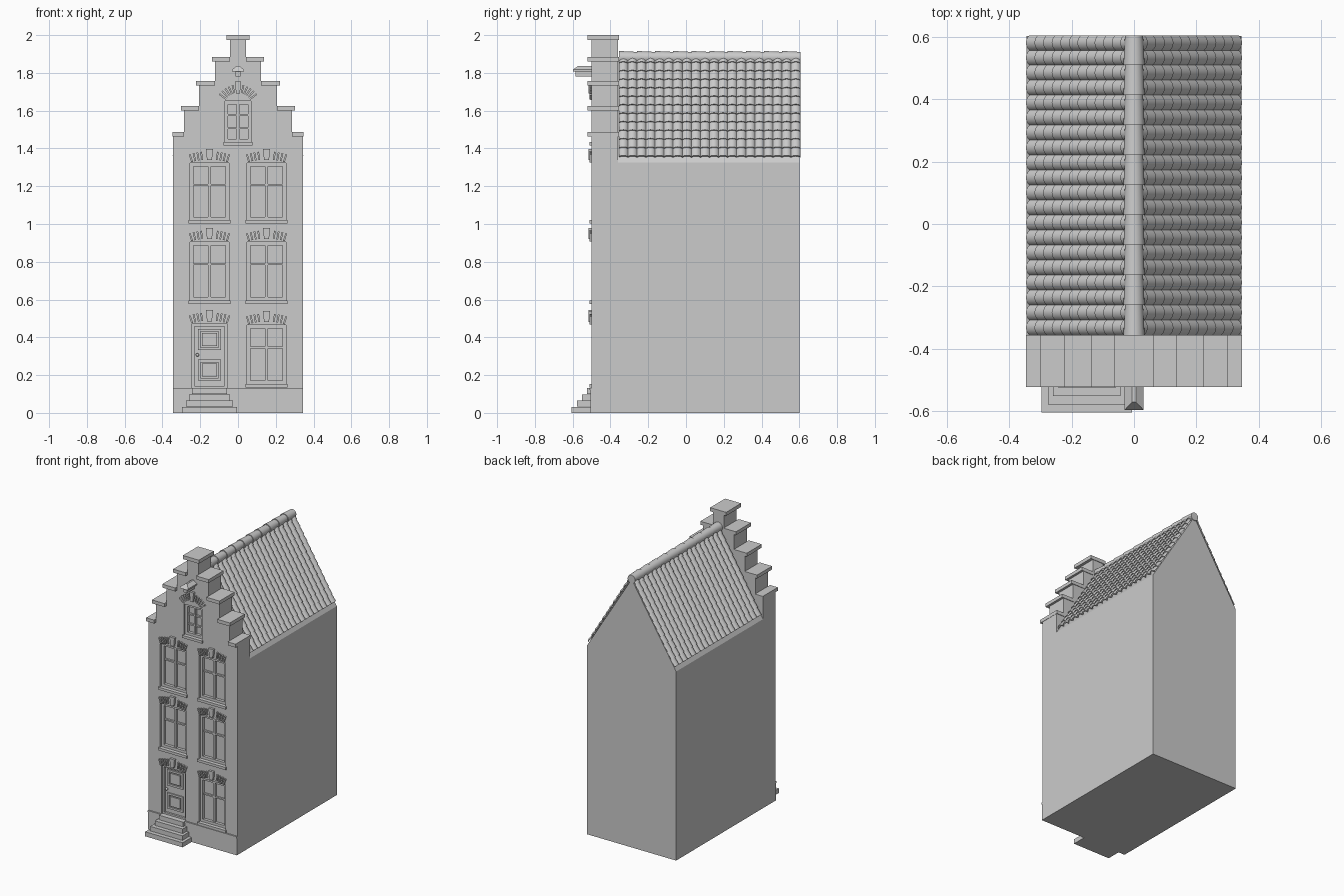
import bpy, bmesh
from math import sin, cos, pi, radians
from mathutils import Matrix, Vector

if "Cube" in bpy.data.objects:
    bpy.data.objects.remove(bpy.data.objects["Cube"])


def box(bm, x0, x1, y0, y1, z0, z1, m=Matrix()):
    t = Matrix.Translation(((x0 + x1) / 2, (y0 + y1) / 2, (z0 + z1) / 2))
    s = Matrix.Diagonal((x1 - x0, y1 - y0, z1 - z0, 1))
    bmesh.ops.create_cube(bm, size=1, matrix=m @ t @ s)


def prism(bm, pts, y0, y1):
    """Extrude an x-z outline along y."""
    a = [bm.verts.new((x, y0, z)) for x, z in pts]
    b = [bm.verts.new((x, y1, z)) for x, z in pts]
    bm.faces.new(a)
    bm.faces.new(b[::-1])
    for i in range(len(pts)):
        j = (i + 1) % len(pts)
        bm.faces.new((a[j], a[i], b[i], b[j]))


def finish(bm, name, smooth=False):
    bmesh.ops.recalc_face_normals(bm, faces=bm.faces)
    me = bpy.data.meshes.new(name)
    bm.to_mesh(me)
    bm.free()
    ob = bpy.data.objects.new(name, me)
    bpy.context.collection.objects.link(ob)
    if smooth:
        bpy.ops.object.select_all(action='DESELECT')
        ob.select_set(True)
        bpy.context.view_layer.objects.active = ob
        bpy.ops.object.shade_smooth_by_angle(angle=radians(40))
    return ob


def ring(bm, x0, x1, y0, y1, z0, z1, w):
    """Rectangular frame of bar width w."""
    box(bm, x0, x0 + w, y0, y1, z0, z1)
    box(bm, x1 - w, x1, y0, y1, z0, z1)
    box(bm, x0 + w, x1 - w, y0, y1, z0, z0 + w)
    box(bm, x0 + w, x1 - w, y0, y1, z1 - w, z1)


def fan(bm, cx, cz, r0, r1, w, angles):
    """Radiating brick bars."""
    for a in angles:
        m = Matrix.Translation((cx, 0, cz)) @ Matrix.Rotation(radians(a), 4, 'Y')
        box(bm, -w / 2, w / 2, -0.512, -0.49, r0, r1, m)


F, B = -0.5, 0.602      # facade and back planes
G = -0.36               # back of the stepped gable
CX = 0.151              # window column centre
DOOR = (-CX, 0.093, 0.13, 0.47)

# House body with pitched top
bm = bmesh.new()
prism(bm, [(-.345, 0), (.345, 0), (.345, 1.325), (0, 1.88), (-.345, 1.325)], G - .005, B)
finish(bm, "house_body")

# Stepped front wall
steps = [(.345, 1.463), (.286, 1.60), (.206, 1.732), (.122, 1.86), (.042, 1.975)]
half, z = [], 0
for w, top in steps:
    half += [(w, z), (w, top)]
    z = top
bm = bmesh.new()
prism(bm, half + [(-x, z) for x, z in reversed(half)], F, G)
wall = finish(bm, "stepped_front_wall")

# Cap stones on each step
bm = bmesh.new()
for i, (w, top) in enumerate(steps[:-1]):
    out = min(w + .016, .347)
    for s in (1, -1):
        a, b = sorted((s * steps[i + 1][0], s * out))
        box(bm, a, b, -.522, G + .004, top, top + .024)
box(bm, -.062, .062, -.522, G + .004, 1.975, 2.0)
finish(bm, "gable_cap_stones")

# Openings: centre, half width, bottom, top, pane rows (fractions of transoms)
windows = [(s * CX, .103, z0, z1, [.62]) for s in (-1, 1)
           for z0, z1 in ((1.02, 1.323), (.595, .905))]
windows += [(CX, .103, .153, .465, [.62]), (0, .07, 1.433, 1.65, [.34, .66])]
bm = bmesh.new()
for cx, w, z0, z1 in [o[:4] for o in windows] + [DOOR]:
    box(bm, cx - w, cx + w, F - .1, -.45, z0, z1)
cutter = finish(bm, "opening_cutter")
cutter.hide_render = True
mod = wall.modifiers.new("openings", 'BOOLEAN')
mod.operation, mod.solver, mod.object = 'DIFFERENCE', 'EXACT', cutter
bpy.context.view_layer.objects.active = wall
bpy.ops.object.modifier_apply(modifier=mod.name)
bpy.data.objects.remove(cutter)

# Window frames, glazing bars, glass and sills
frames, glass, sills = bmesh.new(), bmesh.new(), bmesh.new()
for cx, w, z0, z1, rows in windows:
    ring(frames, cx - w, cx + w, -.485, -.45, z0, z1, .018)
    box(frames, cx - .007, cx + .007, -.48, -.45, z0 + .018, z1 - .018)
    for f in rows:
        zc = z0 + f * (z1 - z0)
        box(frames, cx - w + .018, cx + w - .018, -.478, -.45, zc - .005, zc + .005)
    box(glass, cx - w + .01, cx + w - .01, -.465, -.448, z0 + .01, z1 - .01)
    box(sills, cx - w - .008, cx + w + .008, -.511, -.46, z0 - .018, z0)
finish(frames, "window_frames")
finish(glass, "window_glass")
finish(sills, "window_sills")

# Flat brick arches with keystones
bars, keys = bmesh.new(), bmesh.new()
for cx, w, z0, z1 in [o[:4] for o in windows[:5]] + [DOOR]:
    fan(bars, cx, z1 - .286, .305, .348, .009,
        [s * a for s in (-1, 1) for a in (7.3, 10.7, 14.1, 17.5)])
    prism(keys, [(cx - .013, z1 + .015), (cx + .013, z1 + .015),
                 (cx + .019, z1 + .075), (cx - .019, z1 + .075)], -.516, -.49)
# Round arch over the attic window
fan(bars, 0, 1.616, .078, .122, .009, [s * a for s in (-1, 1) for a in (14, 24, 34, 44, 54)])
prism(keys, [(-.01, 1.69), (.01, 1.69), (.016, 1.755), (-.016, 1.755)], -.516, -.49)
arc = [radians(35 + 110 * i / 16) for i in range(17)]
prism(bars, [(.078 * cos(a), 1.616 + .078 * sin(a)) for a in arc] +
      [(.07 * cos(a), 1.616 + .07 * sin(a)) for a in reversed(arc)], -.506, -.49)
finish(bars, "arch_bricks")
finish(keys, "keystones")

# Hoist beam with small hipped cover
bm = bmesh.new()
box(bm, -.014, .014, -.585, -.49, 1.78, 1.812)
finish(bm, "hoist_beam")
bm = bmesh.new()
prism(bm, [(-.031, 1.808), (.031, 1.808), (.031, 1.818), (.006, 1.837), (-.006, 1.837), (-.031, 1.818)],
      -.597, -.49)
for v in bm.verts:
    if v.co.y < -.55 and v.co.z > 1.83:
        v.co.y += .026
finish(bm, "hoist_beam_cover")

# Door with frame, raised panels and knob
dx, dw, dz0, dz1 = DOOR
bm = bmesh.new()
ring(bm, dx - dw, dx + dw, -.488, -.45, dz0, dz1, .013)
finish(bm, "door_frame")
bm = bmesh.new()
box(bm, dx - dw + .01, dx + dw - .01, -.474, -.448, dz0 + .01, dz1 - .01)
for z0, z1 in ((.333, .445), (.172, .282)):
    ring(bm, dx - .061, dx + .061, -.482, -.465, z0, z1, .014)
    box(bm, dx - .04, dx + .04, -.482, -.465, z0 + .021, z1 - .021)
finish(bm, "door")
bm = bmesh.new()
bmesh.ops.create_uvsphere(bm, u_segments=16, v_segments=8, radius=.009,
                          matrix=Matrix.Translation((-.215, -.484, .307)))
finish(bm, "door_knob", True)

# Plinth and front steps
bm = bmesh.new()
box(bm, -.345, .345, -.506, -.47, 0, .12)
box(bm, -.345, dx - dw, -.51, -.49, .12, .132)
box(bm, dx + dw, .345, -.51, -.49, .12, .132)
finish(bm, "plinth")
bm = bmesh.new()
for i, w in enumerate((.145, .125, .108, .093)):
    box(bm, dx - w, dx + w, -.605 + .027 * i, -.46, .033 * i, .033 * (i + 1) - .001)
finish(bm, "front_steps")

# Roof tiles: overlapping rolled tiles on both slopes
COLS, ROWS, SEG = 20, 12, 8
Y0, Y1 = G + .004, .605
bm = bmesh.new()
for s in (1, -1):
    eave, apex = Vector((s * .33, 0, 1.354)), Vector((0, 0, 1.895))
    d = apex - eave
    n = Vector((s * d.z, 0, abs(d.x))).normalized()
    cw = (Y1 - Y0) / COLS
    for c in range(COLS):
        for r in range(ROWS):
            low, lip, up = [], [], []
            for k in range(SEG + 1):
                h = .013 * sin(pi * k / SEG) ** .7 if 0 < k < SEG else 0
                y = Vector((0, Y0 + cw * (c + k / SEG), 0))
                p, q = eave + d * (r / ROWS), eave + d * ((r + 1) / ROWS)
                low.append(bm.verts.new(p + y + n * (h + .006)))
                lip.append(bm.verts.new(p + y + n * (h - .004)))
                up.append(bm.verts.new(q + y + n * h))
            for k in range(SEG):
                for a, b in ((low, up), (lip, low)):
                    f = bm.faces.new((a[k], a[k + 1], b[k + 1], b[k]))
                    f.normal_update()
                    if f.normal.dot(n if a is low else -d) < 0:
                        f.normal_flip()
me = bpy.data.meshes.new("roof_tiles")
bm.to_mesh(me)
bm.free()
tiles = bpy.data.objects.new("roof_tiles", me)
bpy.context.collection.objects.link(tiles)
bpy.ops.object.select_all(action='DESELECT')
tiles.select_set(True)
bpy.context.view_layer.objects.active = tiles
bpy.ops.object.shade_smooth_by_angle(angle=radians(40))

# Ridge tiles: tapered overlapping tubes
bm = bmesh.new()
L = (Y1 - Y0) / 10
for i in range(10):
    m = Matrix.Translation((0, Y0 + L * (i + .5), 1.882)) @ Matrix.Rotation(-pi / 2, 4, 'X')
    bmesh.ops.create_cone(bm, cap_ends=True, segments=24, radius1=.034, radius2=.029, depth=L, matrix=m)
finish(bm, "ridge_tiles", True)
